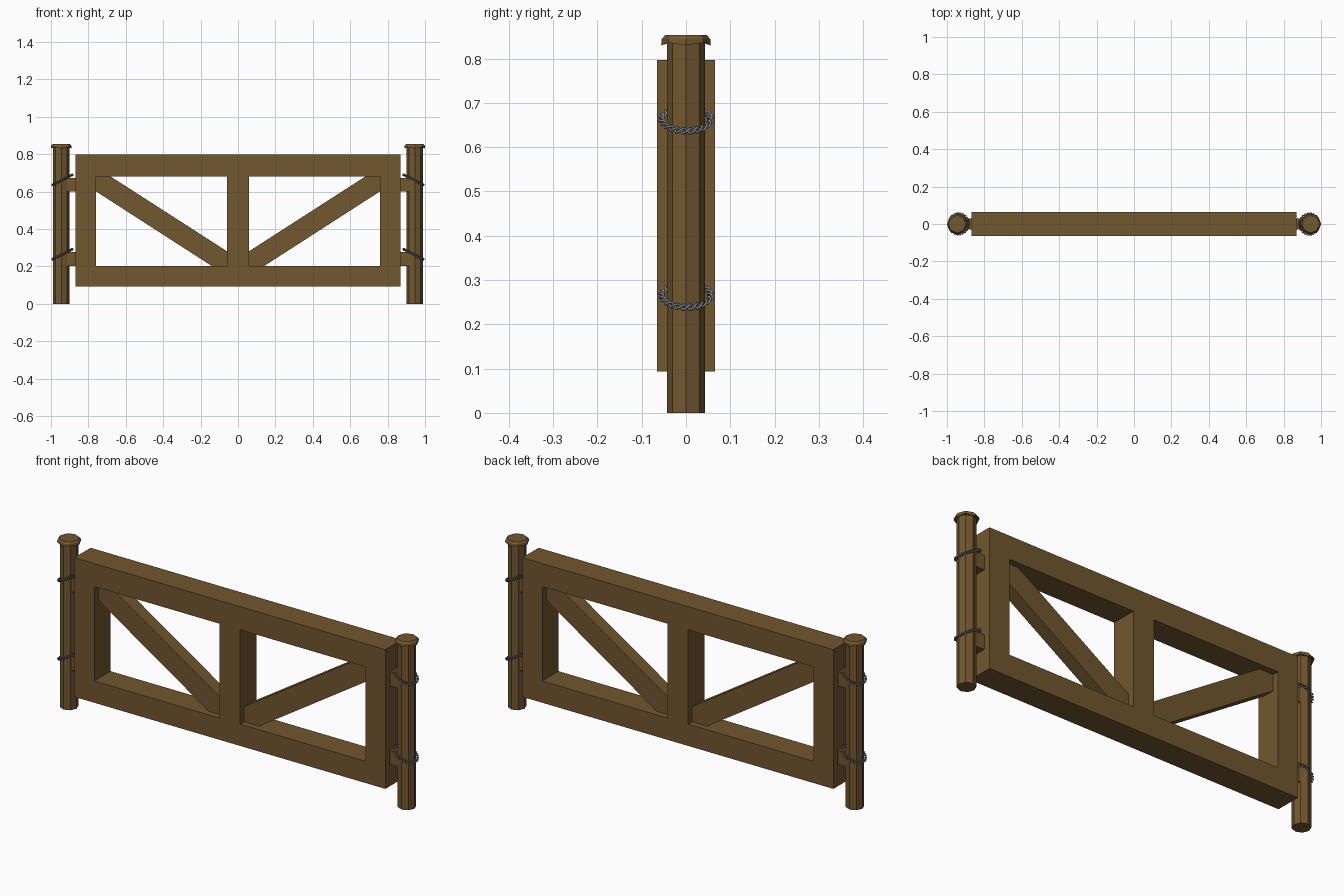
import bpy, bmesh, math
from mathutils import Vector, Matrix

if "Cube" in bpy.data.objects:
    bpy.data.objects.remove(bpy.data.objects["Cube"])


def material(name, rgb):
    m = bpy.data.materials.new(name)
    m.diffuse_color = (*rgb, 1)
    m.use_nodes = True
    m.node_tree.nodes["Principled BSDF"].inputs["Base Color"].default_value = m.diffuse_color
    return m


wood = material("brown wood", (0.165, 0.095, 0.029))
steel = material("grey wire", (0.24, 0.26, 0.30))


def finish(name, bm, mat):
    bmesh.ops.recalc_face_normals(bm, faces=bm.faces)
    me = bpy.data.meshes.new(name)
    bm.to_mesh(me)
    bm.free()
    me.materials.append(mat)
    ob = bpy.data.objects.new(name, me)
    bpy.context.collection.objects.link(ob)
    return ob


def slab(name, outline, depth):
    """Extrude an x/z outline symmetrically through y."""
    bm = bmesh.new()
    f = bm.faces.new([bm.verts.new((x, -depth, z)) for x, z in outline])
    r = bmesh.ops.extrude_face_region(bm, geom=[f])
    vs = [v for v in r["geom"] if isinstance(v, bmesh.types.BMVert)]
    bmesh.ops.translate(bm, verts=vs, vec=(0, 2 * depth, 0))
    return finish(name, bm, wood)


def bar(name, x0, x1, z0, z1, depth):
    return slab(name, [(x0, z0), (x1, z0), (x1, z1), (x0, z1)], depth)


def lathe(name, cx, profile, sides=8, droop=0.0):
    """Closed revolved shape; droop lowers every other rim vertex."""
    bm = bmesh.new()
    rings = []
    for r, z, ragged in profile:
        ring = []
        for i in range(sides):
            a = 2 * math.pi * i / sides
            dz = droop if ragged and i % 2 == 0 else 0
            ring.append(bm.verts.new((cx + r * math.cos(a), r * math.sin(a), z - dz)))
        rings.append(ring)
    for lo, hi in zip(rings, rings[1:]):
        for i in range(sides):
            j = (i + 1) % sides
            bm.faces.new((lo[i], lo[j], hi[j], hi[i]))
    bm.faces.new(rings[0])
    bm.faces.new(rings[-1])
    return finish(name, bm, wood)


def wire_loop(name, cx, cz, side, phase):
    """One strand winding around a tilted ring."""
    n, sides, R, twist, thick = 96, 6, 0.055, 0.005, 0.0028
    tilt = Matrix.Rotation(side * math.radians(27), 3, 'Y')

    def point(t):
        w = 11 * t + phase
        r = R + twist * math.cos(w)
        p = Vector((r * 1.06 * math.cos(t), r * math.sin(t), twist * math.sin(w)))
        return tilt @ p + Vector((cx, 0, cz))

    bm = bmesh.new()
    rings = []
    for i in range(n):
        t = 2 * math.pi * i / n
        p = point(t)
        d = (point(t + 0.01) - point(t - 0.01)).normalized()
        u = d.cross(tilt @ Vector((0, 0, 1))).normalized()
        v = d.cross(u)
        rings.append([bm.verts.new(p + thick * (u * math.cos(a) + v * math.sin(a)))
                      for a in (2 * math.pi * k / sides for k in range(sides))])
    for i in range(n):
        a, b = rings[i], rings[(i + 1) % n]
        for k in range(sides):
            m = (k + 1) % sides
            bm.faces.new((a[k], a[m], b[m], b[k]))
    for f in bm.faces:
        f.smooth = True
    return finish(name, bm, steel)


# gate frame
bar("top_rail", -0.87, 0.87, 0.68, 0.797, 0.065)
bar("bottom_rail", -0.87, 0.87, 0.093, 0.203, 0.065)
bar("centre_stile", -0.058, 0.058, 0.203, 0.68, 0.065)

for side, tag in ((-1, "left"), (1, "right")):
    # outer stile and diagonal brace
    bar(tag + "_stile", side * 0.758, side * 0.87, 0.203, 0.68, 0.065)
    brace = [(0.758, 0.68), (0.68, 0.68), (0.058, 0.28),
             (0.058, 0.203), (0.142, 0.203), (0.758, 0.60)]
    slab(tag + "_brace", [(side * x, z) for x, z in brace], 0.033)

    # post with its flared, ragged cap
    cx = side * 0.945
    lathe(tag + "_post", cx, [(0.043, 0, 0), (0.043, 0.842, 0)])
    lathe(tag + "_post_cap", cx, [(0.040, 0.838, 0), (0.056, 0.836, 1), (0.055, 0.844, 0),
                                  (0.047, 0.853, 0)], 8, 0.006)

    # hinge blocks and twisted wire ties
    for level, z0, zc in (("lower", 0.203, 0.265), ("upper", 0.60, 0.663)):
        bar(f"{tag}_{level}_block", side * 0.87, side * 0.915, z0, z0 + 0.073, 0.03)
        for k in (0, 1):
            wire_loop(f"{tag}_{level}_wire_{k + 1}", side * 0.938, zc, side, k * math.pi)
